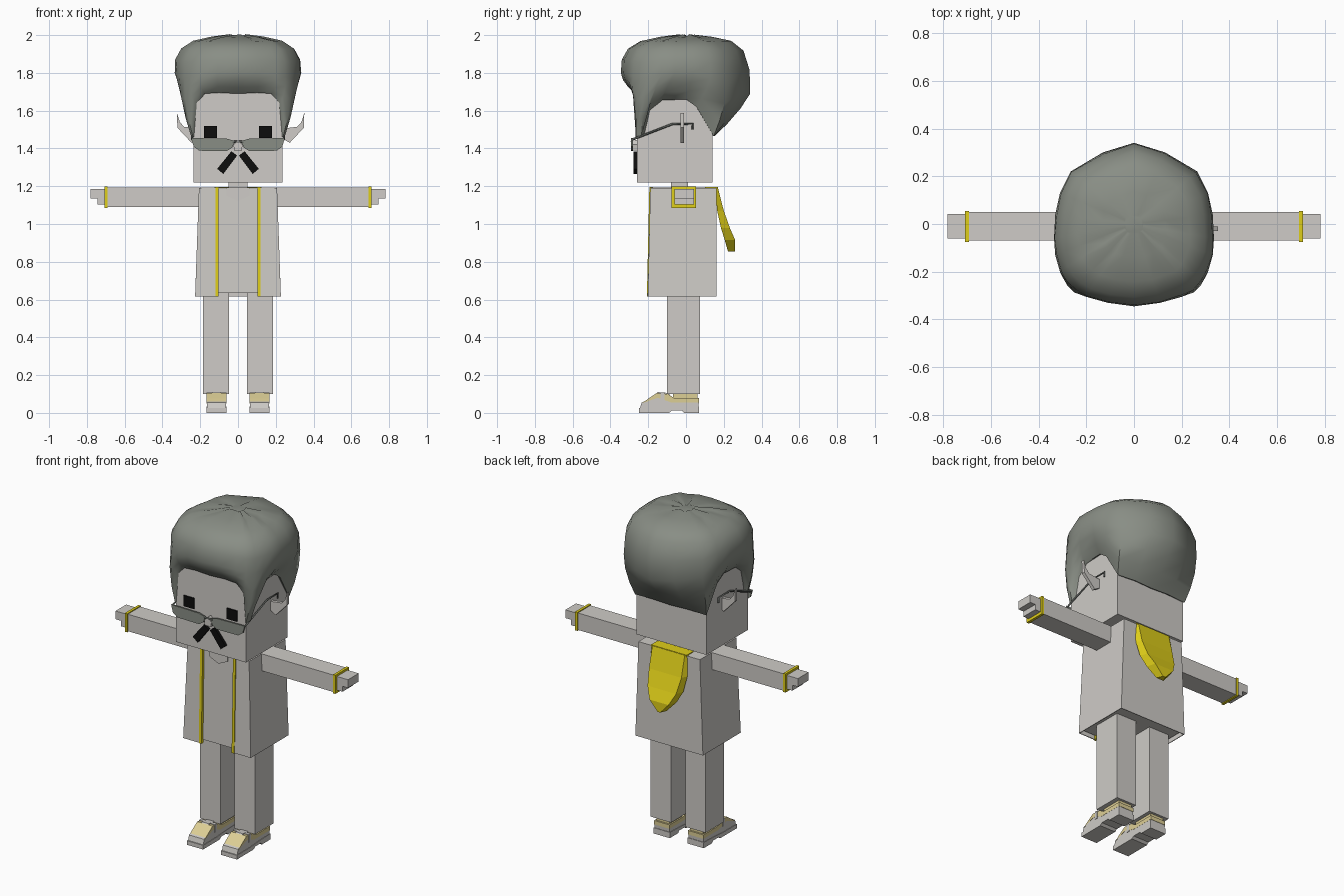
import bpy, bmesh, math
from mathutils import Vector

old = bpy.data.objects.get("Cube")
if old:
    bpy.data.objects.remove(old, do_unlink=True)


def material(name, r, g, b):
    mat = bpy.data.materials.new(name)
    mat.use_nodes = True
    mat.diffuse_color = (r, g, b, 1)
    shader = next(n for n in mat.node_tree.nodes if n.type == 'BSDF_PRINCIPLED')
    shader.inputs["Base Color"].default_value = (r, g, b, 1)
    shader.inputs["Roughness"].default_value = 0.8
    return mat


GREY = material("warm light grey", .62, .60, .57)
HAIR = material("green grey hair", .25, .27, .235)
YELLOW = material("bright yellow", .74, .62, .01)
PALE = material("pale yellow", .72, .62, .30)
BLACK = material("black", .004, .004, .004)
DARK = material("dark frame grey", .12, .13, .12)


def finish(name, bm, mat):
    bmesh.ops.recalc_face_normals(bm, faces=bm.faces[:])
    mesh = bpy.data.meshes.new(name)
    bm.to_mesh(mesh)
    bm.free()
    mesh.materials.append(mat)
    obj = bpy.data.objects.new(name, mesh)
    bpy.context.collection.objects.link(obj)
    return obj


def loft(name, rings, mat, closed=True, caps=(True, True)):
    """Skin a list of equal point rings."""
    bm = bmesh.new()
    rows = [[bm.verts.new(p) for p in ring] for ring in rings]
    n = len(rows[0])
    for low, high in zip(rows, rows[1:]):
        for i in range(n if closed else n - 1):
            j = (i + 1) % n
            bm.faces.new((low[i], low[j], high[j], high[i]))
    for row, wanted in ((rows[0], caps[0]), (rows[-1], caps[1])):
        if wanted:
            bm.faces.new(row)
    return finish(name, bm, mat)


def box(name, x, y, z, mat):
    x = sorted(x)
    ring = [(x[0], y[0]), (x[1], y[0]), (x[1], y[1]), (x[0], y[1])]
    return loft(name, [[(a, b, h) for a, b in ring] for h in z], mat)


def front_prism(name, pts, y, mat):
    """Outline in x, z given a depth along y."""
    return loft(name, [[(a, d, b) for a, b in pts] for d in y], mat)


def side_prism(name, pts, x, mat):
    """Outline in y, z given a width along x."""
    return loft(name, [[(d, a, b) for a, b in pts] for d in x], mat)


def rod(name, pts, radius, mat):
    curve = bpy.data.curves.new(name, 'CURVE')
    curve.dimensions = '3D'
    curve.bevel_depth = radius
    curve.bevel_resolution = 0
    curve.use_fill_caps = True
    line = curve.splines.new('POLY')
    line.points.add(len(pts) - 1)
    for point, co in zip(line.points, pts):
        point.co = (*co, 1)
    curve.materials.append(mat)
    obj = bpy.data.objects.new(name, curve)
    bpy.context.collection.objects.link(obj)
    return obj


# Head, neck and nose
box("head", (-.235, .235), (-.26, .14), (1.22, 1.76), GREY)
box("neck", (-.05, .05), (-.08, .01), (1.15, 1.23), GREY)
front_prism("nose", [(-.02, 1.39), (.02, 1.39), (.024, 1.42), (0, 1.445), (-.024, 1.42)],
            (-.29, -.255), GREY)

# Torso with an open coat around it
loft("shirt", [[(-w, f, z), (w, f, z), (w, .15, z), (-w, .15, z)]
               for w, f, z in ((.215, -.19, .635), (.198, -.18, 1.188))], GREY)
coat = loft("coat", [[(-.11, f, z), (-w, f, z), (-w, .16, z), (w, .16, z), (w, f, z), (.11, f, z)]
                     for w, f, z in ((.225, -.2, .615), (.205, -.187, 1.19))],
            GREY, closed=False, caps=(False, True))
wall = coat.modifiers.new("wall", 'SOLIDIFY')
wall.thickness = .006
wall.offset = 0
front_prism("neckline", [(-.06, 1.19), (-.06, 1.15), (0, 1.122), (.06, 1.15), (.06, 1.19)],
            (-.188, -.175), GREY)

# Hood hanging down the back: z, half width, inner y, outer y
hood_rows = [(1.195, .125, .155, .168), (1.07, .125, .165, .2), (.98, .112, .185, .232),
             (.915, .08, .205, .26), (.855, .025, .222, .26)]
loft("hood", [[(-w, a, z), (-w + .016, b, z), (w - .016, b, z), (w, a, z)]
              for z, w, a, b in hood_rows], YELLOW)
box("hood_collar", (-.12, .12), (.10, .165), (1.188, 1.197), YELLOW)

for side, word in ((-1, "right"), (1, "left")):
    def sx(*values):
        return [side * v for v in values]

    def flip(pts):
        return [(side * a, b) for a, b in pts]

    # Coat trim
    side_prism(word + "_coat_trim", [(-.207, .615), (-.185, .615), (-.175, 1.195), (-.194, 1.195)],
               sx(.102, .119), YELLOW)

    # Arm, cuff and hand
    box(word + "_arm", sx(.19, .70), (-.07, .05), (1.09, 1.193), GREY)
    box(word + "_cuff", sx(.692, .708), (-.076, .054), (1.085, 1.198), YELLOW)
    box(word + "_palm", sx(.70, .745), (-.06, .042), (1.102, 1.185), GREY)
    box(word + "_fingers", sx(.745, .782), (-.06, .042), (1.135, 1.185), GREY)

    # Leg
    box(word + "_leg", sx(.048, .185), (-.1, .075), (.10, .70), GREY)

    # Shoe built from sole, upper, bands and straps
    side_prism(word + "_shoe_sole", [(-.25, 0), (-.09, 0), (-.075, .012), (-.02, .012), (-.01, 0),
                                     (.07, 0), (.07, .035), (-.06, .03), (-.12, .025), (-.25, .025)],
               sx(.06, .168), GREY)
    side_prism(word + "_shoe_upper", [(-.245, .02), (.066, .03), (.068, .058), (-.06, .058),
                                      (-.15, .085), (-.235, .055)], sx(.063, .165), GREY)
    side_prism(word + "_shoe_band", [(-.235, .05), (-.15, .08), (-.08, .056), (.07, .056), (.07, .08),
                                     (-.065, .08), (-.095, .1), (-.155, .105), (-.2, .075)],
               sx(.062, .166), PALE)
    side_prism(word + "_shoe_tongue", [(-.17, .09), (-.08, .08), (-.09, .105), (-.15, .11)],
               sx(.09, .138), GREY)
    box(word + "_shoe_strap", sx(.06, .168), (-.135, -.115), (.06, .107), GREY)
    box(word + "_ankle", sx(.07, .158), (-.07, .06), (.07, .105), PALE)

    # Eye and moustache half
    box(word + "_eye", sx(.11, .18), (-.268, -.255), (1.455, 1.52), BLACK)
    front_prism(word + "_moustache", flip([(.005, 1.362), (.035, 1.385), (.11, 1.292), (.078, 1.265)]),
                (-.278, -.255), BLACK)

    # Spectacles
    front_prism(word + "_lens", flip([(.018, 1.44), (.06, 1.452), (.247, 1.455), (.235, 1.41),
                                      (.205, 1.388), (.06, 1.386), (.03, 1.405)]),
                (-.29, -.281), HAIR)
    rod(word + "_temple", [(side * .243, a, b) for a, b in
                           ((-.285, 1.447), (-.07, 1.53), (.035, 1.53), (.035, 1.50))], .006, DARK)

    # Pointed ear
    ear = [(.225, 1.505), (.30, 1.515), (.322, 1.54), (.337, 1.588), (.335, 1.51), (.26, 1.43), (.225, 1.45)]
    front_prism(word + "_ear", [(side * a + .014, b) for a, b in ear], (-.03, -.01), GREY)

rod("spectacle_bridge", [(-.03, -.287, 1.435), (.03, -.287, 1.435)], .006, DARK)

# Hair: hem point and widest point pairs from the forehead to the nape
half = [((0, -.27, 1.69), (0, -.345, 1.80)), ((.10, -.27, 1.695), (.11, -.33, 1.80)),
        ((.18, -.27, 1.69), (.20, -.305, 1.79)), ((.225, -.268, 1.64), (.25, -.28, 1.78)),
        ((.238, -.265, 1.46), (.285, -.24, 1.77)), ((.25, -.235, 1.47), (.31, -.20, 1.78)),
        ((.245, -.20, 1.60), (.33, -.13, 1.79)), ((.245, -.13, 1.655), (.335, -.06, 1.8)),
        ((.245, 0, 1.66), (.33, .04, 1.8)), ((.245, .055, 1.62), (.31, .13, 1.77)),
        ((.24, .147, 1.465), (.265, .22, 1.73)), ((.12, .152, 1.47), (.13, .30, 1.70)),
        ((0, .152, 1.465), (0, .34, 1.69))]
mirrored = [tuple((-p[0], p[1], p[2]) for p in pair) for pair in half[-2:0:-1]]
pairs = [(Vector(a), Vector(b)) for a, b in half + mirrored]


def crown(scale, height, keep):
    """Ring that shrinks towards the crown, keeping part of its own height."""
    ring = []
    for i, (_, wide) in enumerate(pairs):
        wave = .008 * math.sin(i * 2.3)
        z = height + (wide.z - 1.77) * keep + wave * (1 - scale)
        ring.append((wide.x * (scale + wave), wide.y * (scale + wave), z))
    return ring


rings = [[(a.x * .85, a.y * .85, a.z + .01) for a, b in pairs],
         [a for a, b in pairs]]
for t, bulge in ((.3, .012), (.65, .014)):
    rings.append([a.lerp(b, t) + Vector((b.x, b.y, 0)).normalized() * bulge for a, b in pairs])
rings += [[b for a, b in pairs], crown(.985, 1.855, .5), crown(.89, 1.925, .1),
          crown(.7, 1.968, 0), crown(.4, 1.988, 0), crown(.12, 1.998, 0)]
hair = loft("hair", rings, HAIR, caps=(False, True))
bpy.ops.object.select_all(action='DESELECT')
hair.select_set(True)
bpy.context.view_layer.objects.active = hair
bpy.ops.object.shade_smooth_by_angle(angle=math.radians(50))
